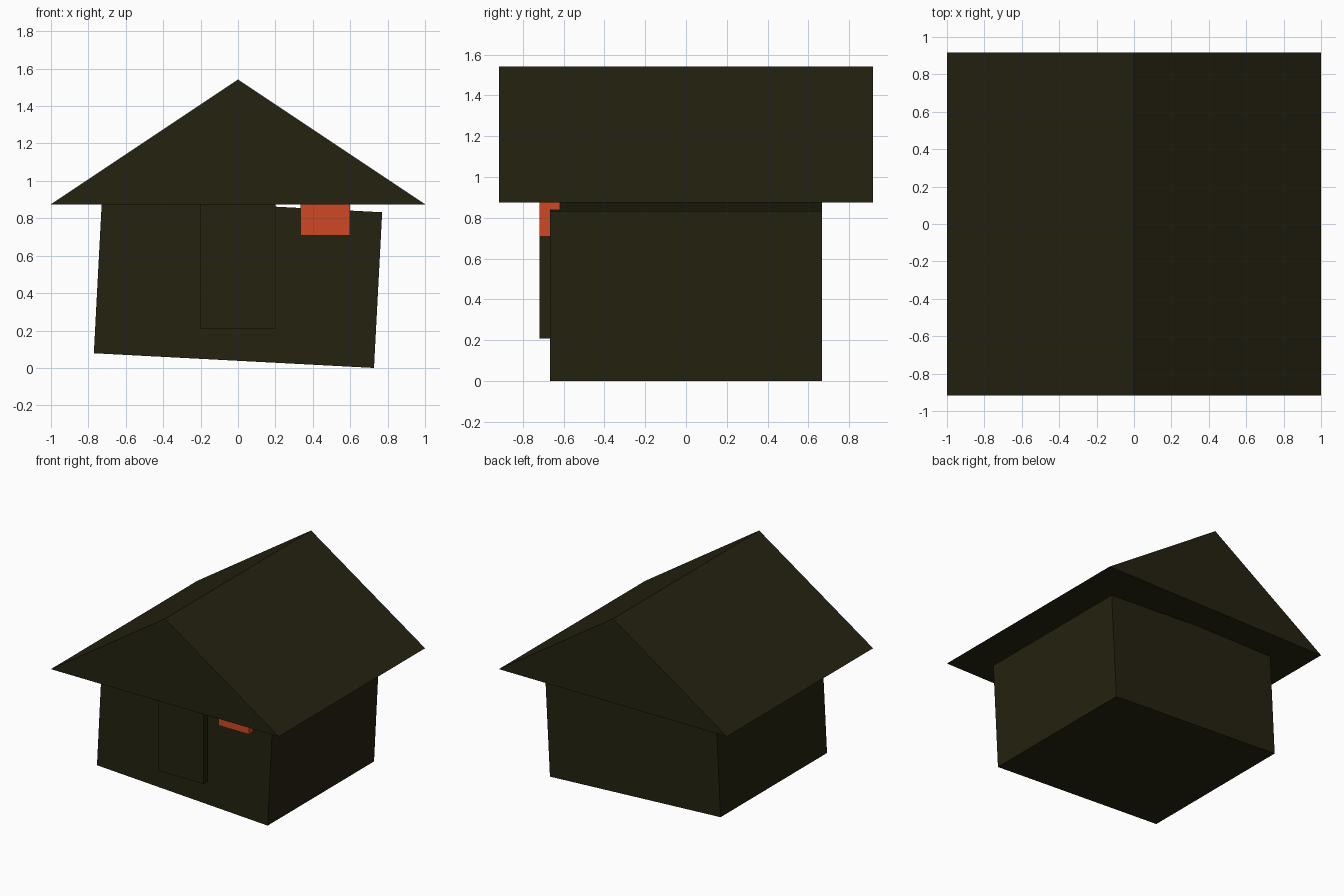
import bpy, bmesh, math

if "Cube" in bpy.data.objects:
    bpy.data.objects.remove(bpy.data.objects["Cube"])


def material(name, rgb):
    m = bpy.data.materials.new(name)
    m.diffuse_color = (*rgb, 1.0)
    m.use_nodes = True
    m.node_tree.nodes["Principled BSDF"].inputs["Base Color"].default_value = m.diffuse_color
    return m


dark_olive = material("dark olive", (0.018, 0.016, 0.005))
orange = material("orange", (0.62, 0.066, 0.018))


def extruded(name, profile, y0, y1, mat):
    """Extrude an (x, z) profile from y0 to y1 as a closed solid."""
    bm = bmesh.new()
    face = bm.faces.new([bm.verts.new((x, y0, z)) for x, z in profile])
    ext = bmesh.ops.extrude_face_region(bm, geom=[face], use_keep_orig=True)
    new_verts = [g for g in ext["geom"] if isinstance(g, bmesh.types.BMVert)]
    bmesh.ops.translate(bm, verts=new_verts, vec=(0, y1 - y0, 0))
    bmesh.ops.recalc_face_normals(bm, faces=bm.faces)
    mesh = bpy.data.meshes.new(name)
    bm.to_mesh(mesh)
    bm.free()
    mesh.materials.append(mat)
    obj = bpy.data.objects.new(name, mesh)
    bpy.context.collection.objects.link(obj)
    return obj


def rectangle(x0, x1, z0, z1):
    return [(x0, z0), (x1, z0), (x1, z1), (x0, z1)]


# Walls: a box tilted three degrees, its lowest edge on the ground
tilt, w, h = math.radians(3), 0.75, 0.4167
walls = extruded("walls", rectangle(-w, w, -h, h), -0.667, 0.667, dark_olive)
walls.rotation_euler.y = tilt
walls.location.z = w * math.sin(tilt) + h * math.cos(tilt)

# Gable roof: a closed prism
extruded("roof", [(-1, 0.875), (1, 0.875), (0, 1.542)], -0.917, 0.917, dark_olive)

# Door and window: upright slabs set into the front wall
extruded("door", rectangle(-0.2, 0.2, 0.208, 0.8755), -0.717, -0.617, dark_olive)
extruded("window", rectangle(0.333, 0.6, 0.708, 0.975), -0.717, -0.617, orange)
